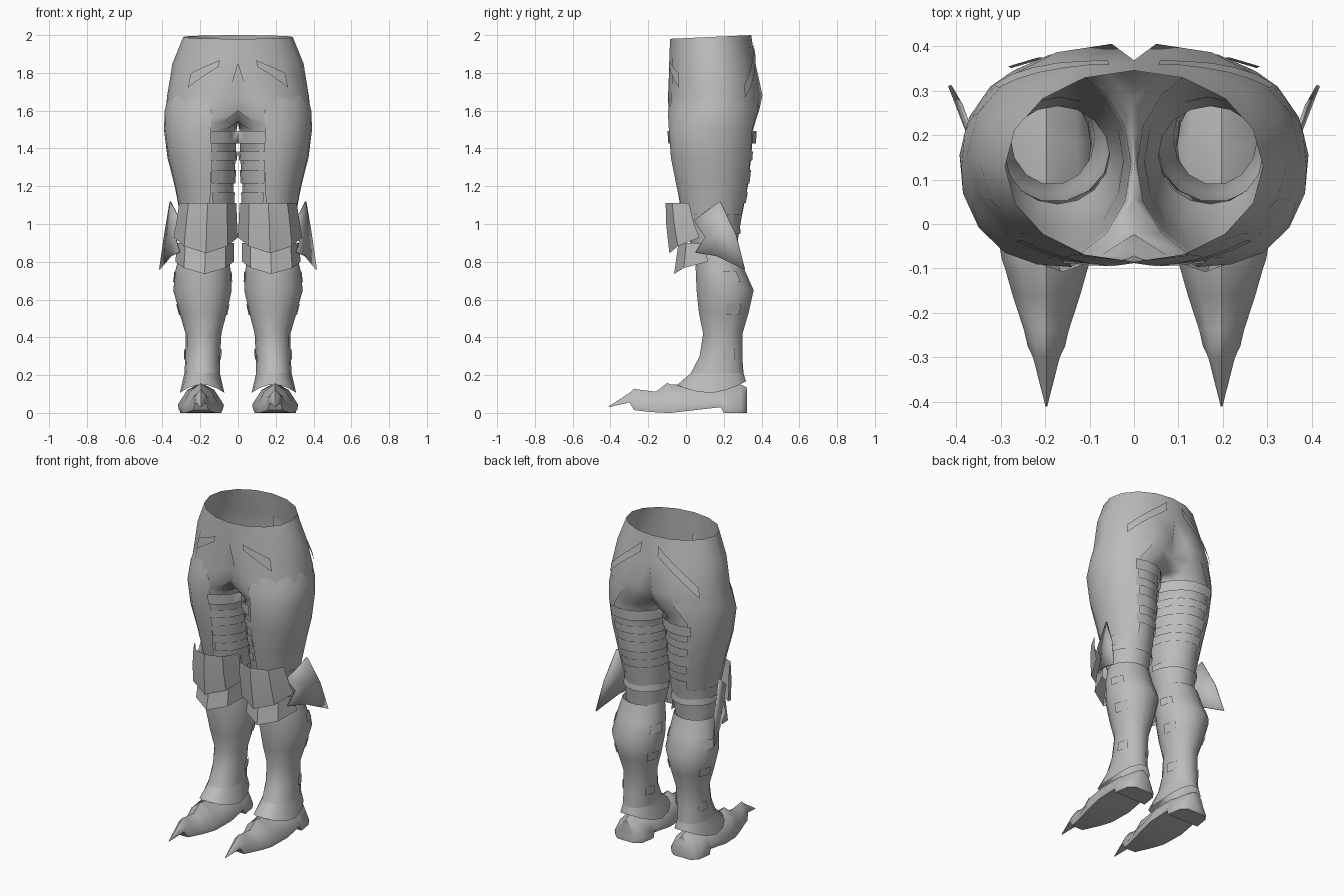
import bpy, bmesh
from math import sin, cos, radians

cube = bpy.data.objects.get("Cube")
if cube:
    bpy.data.objects.remove(cube)

steel = bpy.data.materials.new("grey steel")
steel.use_nodes = True
GREY = (0.5, 0.5, 0.5, 1)
steel.diffuse_color = GREY
steel.node_tree.nodes["Principled BSDF"].inputs["Base Color"].default_value = GREY


def finish(name, bm, angle=40, recalc=False):
    """Turn a bmesh of the +x side into a mirrored, smooth-shaded object."""
    if recalc:
        bmesh.ops.recalc_face_normals(bm, faces=bm.faces)
    mesh = bpy.data.meshes.new(name)
    bm.to_mesh(mesh)
    bm.free()
    mesh.materials.append(steel)
    ob = bpy.data.objects.new(name, mesh)
    bpy.context.collection.objects.link(ob)
    bpy.ops.object.select_all(action='DESELECT')
    ob.select_set(True)
    bpy.context.view_layer.objects.active = ob
    bpy.ops.object.shade_smooth_by_angle(angle=radians(angle))
    ob.modifiers.new("Mirror", 'MIRROR')
    return ob


def ring_point(ring, deg, off=0.0):
    """Point on an oval cross-section, kept on the +x side of the body."""
    z, cx, cy, rx, ry = ring
    x = cx + (rx + off) * cos(radians(deg))
    return max(x, 0.0), cy + (ry + off) * sin(radians(deg)), z


def ring_at(rings, z):
    """Cross-section between the listed rings (listed from the top down)."""
    for a, b in zip(rings, rings[1:]):
        if a[0] >= z >= b[0]:
            t = (a[0] - z) / (a[0] - b[0])
            return [p + (q - p) * t for p, q in zip(a, b)]
    return rings[-1]


def grid(name, rows, closed=False, angle=40):
    """Skin rows of points, dropping faces that fall on the centre plane."""
    bm = bmesh.new()
    vs = [[bm.verts.new(p) for p in row] for row in rows]
    n = len(rows[0])
    for a, b in zip(vs, vs[1:]):
        for i in range(n if closed else n - 1):
            j = (i + 1) % n
            quad = (a[i], b[i], b[j], a[j])
            if any(v.co.x > 1e-4 for v in quad):
                bm.faces.new(quad)
    bmesh.ops.delete(bm, geom=[v for v in bm.verts if not v.link_faces], context='VERTS')
    bmesh.ops.remove_doubles(bm, verts=bm.verts, dist=1e-4)
    return finish(name, bm, angle)


def loft(name, rings, a0=0, a1=360, n=16, dip=lambda a: 0, angle=40):
    """Skin rings over an angle range; dip lowers the last ring by angle."""
    closed = a1 - a0 == 360
    angles = [a0 + (a1 - a0) * i / n for i in range(n if closed else n + 1)]
    rows = []
    for r in rings:
        row = [ring_point(r, a) for a in angles]
        if r is rings[-1]:
            row = [(x, y, z - dip(a)) for (x, y, z), a in zip(row, angles)]
        rows.append(row)
    return grid(name, rows, closed, angle)


def strap(name, rings, start, end, width, off=0.01, n=8, taper=1.0):
    """Thin band over a lofted surface between two (angle, height) points."""
    top, bottom = [], []
    for i in range(n + 1):
        t = i / n
        a, z = (p + (q - p) * t for p, q in zip(start, end))
        h = width * (1 + (taper - 1) * t) / 2
        top.append(ring_point(ring_at(rings, z + h), a, off))
        bottom.append(ring_point(ring_at(rings, z - h), a, off))
    return grid(name, [top, bottom])


# Hips and thighs: half body narrowing into one leg
body = [(1.99, 0, .13, .29, .215), (1.85, 0, .14, .347, .228), (1.68, .05, .155, .325, .25),
        (1.6, .1, .147, .283, .24), (1.54, .16, .14, .226, .227), (1.5, .197, .135, .19, .221),
        (1.35, .19, .135, .178, .21), (1.2, .177, .14, .153, .187), (1.05, .165, .14, .137, .157),
        (.92, .17, .145, .125, .13), (.85, .172, .155, .117, .11)]
hips = loft("hips_and_thighs", body, angle=60)
for v in hips.data.vertices:
    if v.co.z > 1.95:
        v.co.z += (v.co.y - .13) * .046
    elif v.co.x < .001 and v.co.y > .2:
        v.co.y -= .025 if v.co.z < 1.75 else 0

# Outer thigh plate, tucked under at its upper edge, front edge slanting inward
plate_rows = []
for z, front, off in ((1.69, -62, -.006), (1.6, -82, .006), (1.5, -106, .006),
                      (1.35, -106, .006), (1.2, -102, .006), (1.05, -95, .006)):
    plate_rows.append([ring_point(ring_at(body, z), front + (72 - front) * i / 8, off)
                       for i in range(9)])
grid("thigh_plate", plate_rows)

# Straps round the back and inside of the thigh
for i, (z, width) in enumerate(((1.46, .065), (1.36, .05), (1.25, .07), (1.14, .055))):
    strap(f"thigh_strap_{i + 1}", body, (66, z), (256, z), width, .008 if i else .02, 10)

# Slanted hip straps, front and back
strap("front_hip_strap", body, (-74, 1.85), (-48, 1.76), .035, n=4, taper=2.2)
strap("back_hip_strap", body, (80, 1.92), (38, 1.7), .06, n=5)

# Knee plate, the lame below it, and the band behind the knee
point = lambda a: max(0, -sin(radians(a))) ** 2
loft("knee_plate", [(1.11, .16, .03, .152, .138), (1.0, .166, .06, .163, .165),
                    (.93, .17, .09, .172, .178)], 186, 354, 4, lambda a: .085 * point(a))
loft("knee_lame", [(.9, .172, .1, .15, .14), (.8, .177, .115, .155, .178)],
     180, 360, 4, lambda a: .065 * point(a))
loft("knee_back_band", [(.99, .167, .135, .14, .15), (.95, .167, .135, .142, .155)], 0, 180, 8)

# Flared fan at the outside of the knee
bm = bmesh.new()
outline = [(.362, .18, 1.12), (.312, .04, 1.02), (.335, .1, .93), (.315, .05, .85),
           (.36, .16, .83), (.418, .31, .76), (.392, .265, .94)]
hub = bm.verts.new((.36, .16, .95))
rim = [bm.verts.new(p) for p in outline]
for a, b in zip(rim, rim[1:] + rim[:1]):
    bm.faces.new((hub, b, a))
fan = finish("knee_fan", bm, recalc=True)
fan.modifiers.new("Thickness", 'SOLIDIFY').thickness = .008

# Shin guard with a flared cuff
shin = [(.86, .18, .165, .125, .115), (.76, .185, .18, .145, .132), (.65, .188, .207, .155, .155),
        (.53, .185, .2, .125, .135), (.42, .183, .195, .095, .107), (.3, .187, .185, .092, .116),
        (.21, .19, .165, .094, .143)]
loft("shin_guard", shin, n=14)
loft("ankle_cuff", [shin[-1], (.15, .19, .135, .118, .187)], n=14,
     dip=lambda a: .045 * cos(radians(a)) ** 2 - .02 * max(0, sin(radians(a))))

# Buckled tabs on both sides of the calf
for i, z in enumerate((.31, .545, .72)):
    for side, a in (("outer", 5), ("inner", 145)):
        strap(f"{side}_calf_tab_{i + 1}", shin, (a, z), (a + 32, z), .055, off=.006, n=2)

# Pointed foot armour: (y, half width, sole height, top height)
foot = [(.322, .06, .0, .135), (.29, .1, 0, .15), (.2, .115, 0, .16), (.185, .11, .03, .16),
        (.05, .122, .015, .155), (-.08, .1, 0, .15), (-.1, .093, 0, .158), (-.16, .076, .003, .112),
        (-.24, .05, .01, .122), (-.275, .042, .015, .128), (-.3, .03, .055, .105),
        (-.41, .002, .03, .034)]
section = [(-.95, 0), (.95, 0), (1, .2), (.62, .72), (0, 1), (-.62, .72), (-1, .2)]
bm = bmesh.new()
loops = [[bm.verts.new((.197 + u * w, y, lo + v * (hi - lo))) for u, v in section]
         for y, w, lo, hi in foot]
n = len(section)
for a, b in zip(loops, loops[1:]):
    for i in range(n):
        bm.faces.new((a[i], a[(i + 1) % n], b[(i + 1) % n], b[i]))
bm.faces.new(loops[0])
bm.faces.new(loops[-1])
finish("pointed_foot", bm, 45, recalc=True)
